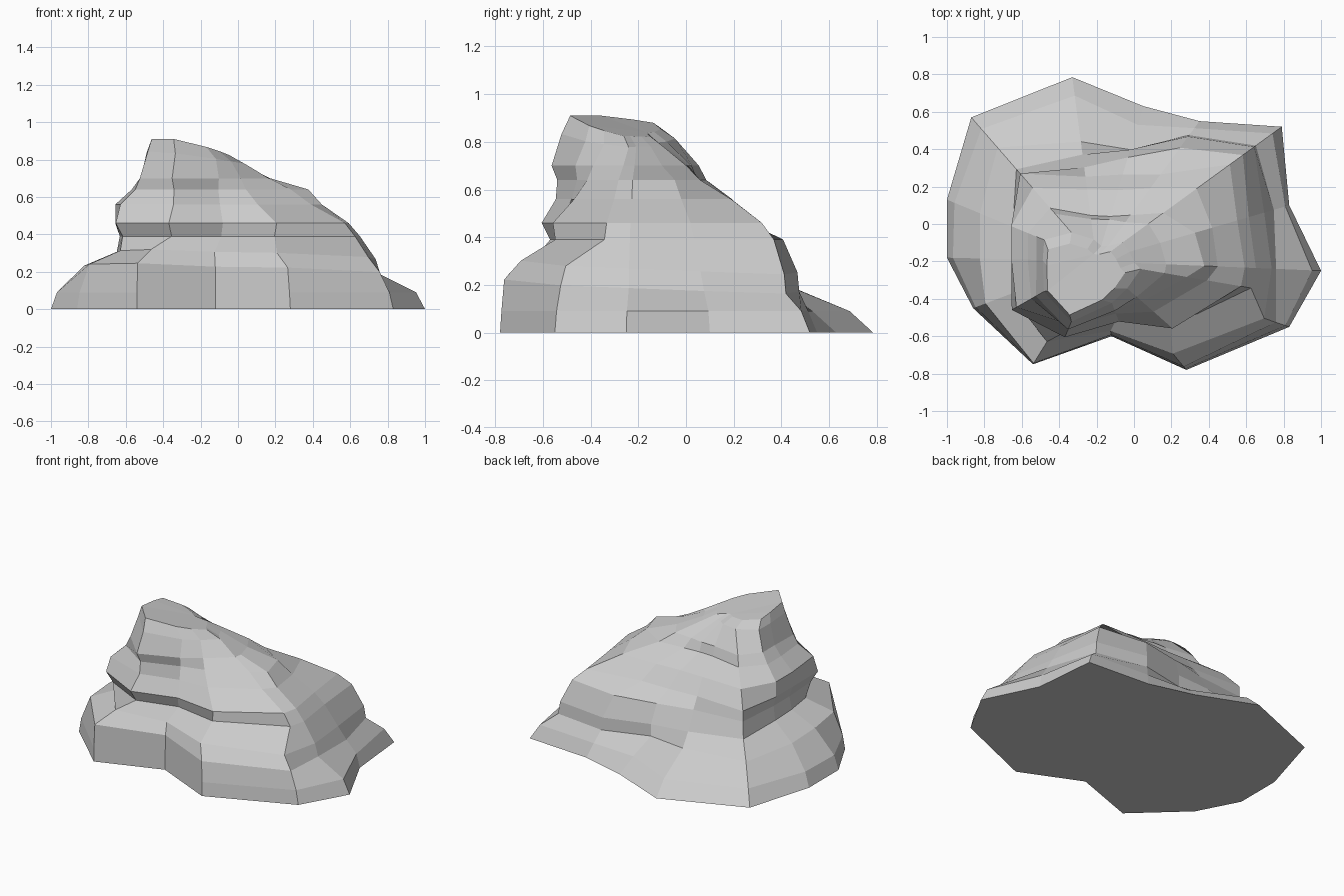
import bpy, bmesh
from math import radians
from mathutils import Vector, Matrix

if "Cube" in bpy.data.objects:
    bpy.data.objects.remove(bpy.data.objects["Cube"])

# Footprint of the boulder, counter-clockwise from the east tip
FOOT = [(1.0, -.25), (.83, .1), (.79, .52), (.35, .55), (.05, .63), (-.33, .785), (-.87, .57),
        (-1, .13), (-1, -.18), (-.86, -.45), (-.54, -.75), (-.12, -.6), (.28, -.78), (.83, -.55)]
CORE = Vector((-.2, -.2))

# Strata heights, and how far (percent) each footprint spoke reaches at each one
HEIGHTS = [.09, .20, .28, .39, .46, .56, .64, .70, .82]
SPOKES = [
    (96, 80, 78, 71, 66, 54, 48, 31, 17),   # east
    (98, 92, 87, 79, 73, 60, 51, 33, 17),
    (95, 86, 85, 79, 72, 54, 36, 28, 14),   # north-east shelf
    (95, 90, 89, 81, 62, 52, 33, 28, 11),
    (88, 72, 72, 67, 56, 46, 29, 27, 10),
    (90, 65, 58, 51, 46, 39, 25, 23, 12),   # north
    (92, 79, 64, 61, 61, 51, 37, 33, 20),
    (95, 78, 56, 54, 57, 57, 46, 40, 35),   # west ledge
    (96, 78, 56, 54, 57, 57, 46, 40, 36),
    (98, 90, 65, 68, 74, 70, 57, 53, 46),
    (100, 99, 78, 62, 68, 58, 57, 61, 54),  # south-west ledge
    (99, 98, 93, 78, 84, 73, 67, 69, 58),   # south notch
    (99, 97, 85, 70, 72, 54, 43, 38, 29),
    (98, 93, 87, 77, 72, 55, 45, 34, 22),
]
TWIST = Matrix.Rotation(radians(9), 2)      # upper south strata swing to the east


def add_ring(bm, points):
    return [bm.verts.new(p) for p in points]


def bridge(bm, low, high):
    n = len(low)
    for i in range(n):
        j = (i + 1) % n
        bm.faces.new((low[i], low[j], high[j], high[i]))


bm = bmesh.new()
rings = [add_ring(bm, [(x, y, 0) for x, y in FOOT])]

# Stacked strata
for k, h in enumerate(HEIGHTS):
    pts = []
    for i, (foot, reach) in enumerate(zip(FOOT, SPOKES)):
        arm = (Vector(foot) - CORE) * reach[k] / 100
        if k >= 3 and i >= 9:
            arm = TWIST @ arm
        p = CORE + arm
        z = h
        if k in (1, 2):                      # lower ledge rises to the south-west
            z += -.03 * p.x - .04 * p.y
        if k == 8:                           # shoulder under the summit leans east
            z += -.12 * (p.x + .3) - .04 * (p.y + .3)
        pts.append((p.x, p.y, z))
    rings.append(add_ring(bm, pts))

# Sloping summit slab
peak = Vector((-.38, -.34))
pts = []
for v in rings[-1]:
    p = peak.lerp(v.co.xy, .8)
    pts.append((p.x, p.y, min(.91, .88 - .18 * (p.x + .3) - .15 * (p.y + .33))))
rings.append(add_ring(bm, pts))

for low, high in zip(rings, rings[1:]):
    bridge(bm, low, high)
bm.faces.new(rings[0][::-1])
top = bm.faces.new(rings[-1])
bmesh.ops.triangulate(bm, faces=[top])
bmesh.ops.recalc_face_normals(bm, faces=bm.faces)

mesh = bpy.data.meshes.new("boulder")
bm.to_mesh(mesh)
bm.free()
bpy.context.collection.objects.link(bpy.data.objects.new("boulder", mesh))
